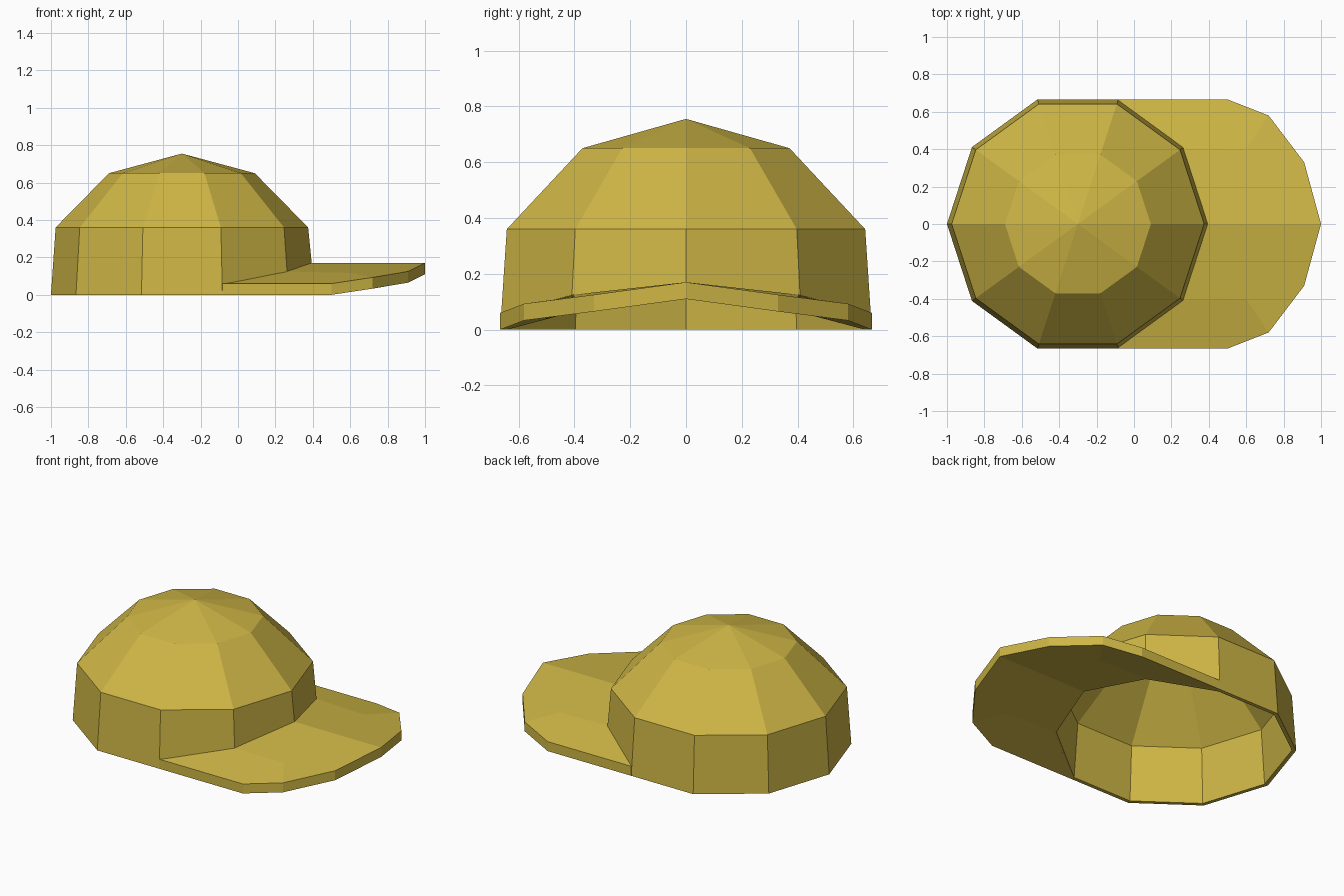
import bpy, bmesh, math

if "Cube" in bpy.data.objects:
    bpy.data.objects.remove(bpy.data.objects["Cube"])

mat = bpy.data.materials.new("mustard_cloth")
mat.diffuse_color = (0.62, 0.47, 0.06, 1)
mat.use_nodes = True
mat.node_tree.nodes["Principled BSDF"].inputs["Base Color"].default_value = mat.diffuse_color

CX, SIDES, WALL, THICK = -0.3, 10, 0.025, 0.06
# underside height of the arched front opening, by steps away from the front
ARCH = {0: 0.11, 1: 0.065}


def finish(bm, name):
    bmesh.ops.recalc_face_normals(bm, faces=bm.faces)
    me = bpy.data.meshes.new(name)
    bm.to_mesh(me)
    bm.free()
    ob = bpy.data.objects.new(name, me)
    me.materials.append(mat)
    bpy.context.collection.objects.link(ob)
    return ob


def polar(r, i):
    a = 2 * math.pi * i / SIDES
    return CX + r * math.cos(a), r * math.sin(a)


# Crown: ten-sided hollow dome, outer skin and inner skin joined by the rim
def skin(bm, inset):
    rings = []
    for r, z in ((0.7, None), (0.675, 0.36), (0.39, 0.65)):
        ring = []
        for i in range(SIDES):
            x, y = polar(r - inset, i)
            h = ARCH.get(min(i, SIDES - i), 0) if z is None else z - inset * 0.4
            ring.append(bm.verts.new((x, y, h)))
        rings.append(ring)
    apex = bm.verts.new((CX, 0, 0.755 - inset))
    for i in range(SIDES):
        j = (i + 1) % SIDES
        for a, b in zip(rings, rings[1:]):
            bm.faces.new((a[i], a[j], b[j], b[i]))
        bm.faces.new((rings[-1][i], rings[-1][j], apex))
    return rings[0]


bm = bmesh.new()
outer, inner = skin(bm, 0), skin(bm, WALL)
for i in range(SIDES):
    j = (i + 1) % SIDES
    bm.faces.new((outer[i], outer[j], inner[j], inner[i]))
finish(bm, "crown")

# Brim: half of an arched slab, thickened downward and mirrored across y
points = [
    (*polar(0.69, 0), 0.17), (1.0, 0, 0.17), (0.91, 0.33, 0.125),
    (0.72, 0.58, 0.093), (0.5, 0.666, 0.06), (*polar(0.7, 2), 0.06),
    (*polar(0.68, 2), 0.06), (*polar(0.69, 1), 0.125), (0.6, 0.4, 0.117),
]
panels = [(0, 1, 2, 8, 7), (8, 2, 3), (7, 8, 3, 4, 5, 6)]
bm = bmesh.new()
top = [bm.verts.new(p) for p in points]
low = [bm.verts.new((x, y, z - THICK)) for x, y, z in points]
for p in panels:
    bm.faces.new([top[k] for k in p])
    bm.faces.new([low[k] for k in reversed(p)])
for a in range(1, 8):
    b = (a + 1) % 8
    bm.faces.new((top[a], low[a], low[b], top[b]))
half = list(bm.verts) + list(bm.edges) + list(bm.faces)
bmesh.ops.mirror(bm, geom=half, axis='Y', merge_dist=0.0005)
bmesh.ops.remove_doubles(bm, verts=bm.verts, dist=0.0005)
finish(bm, "brim")
